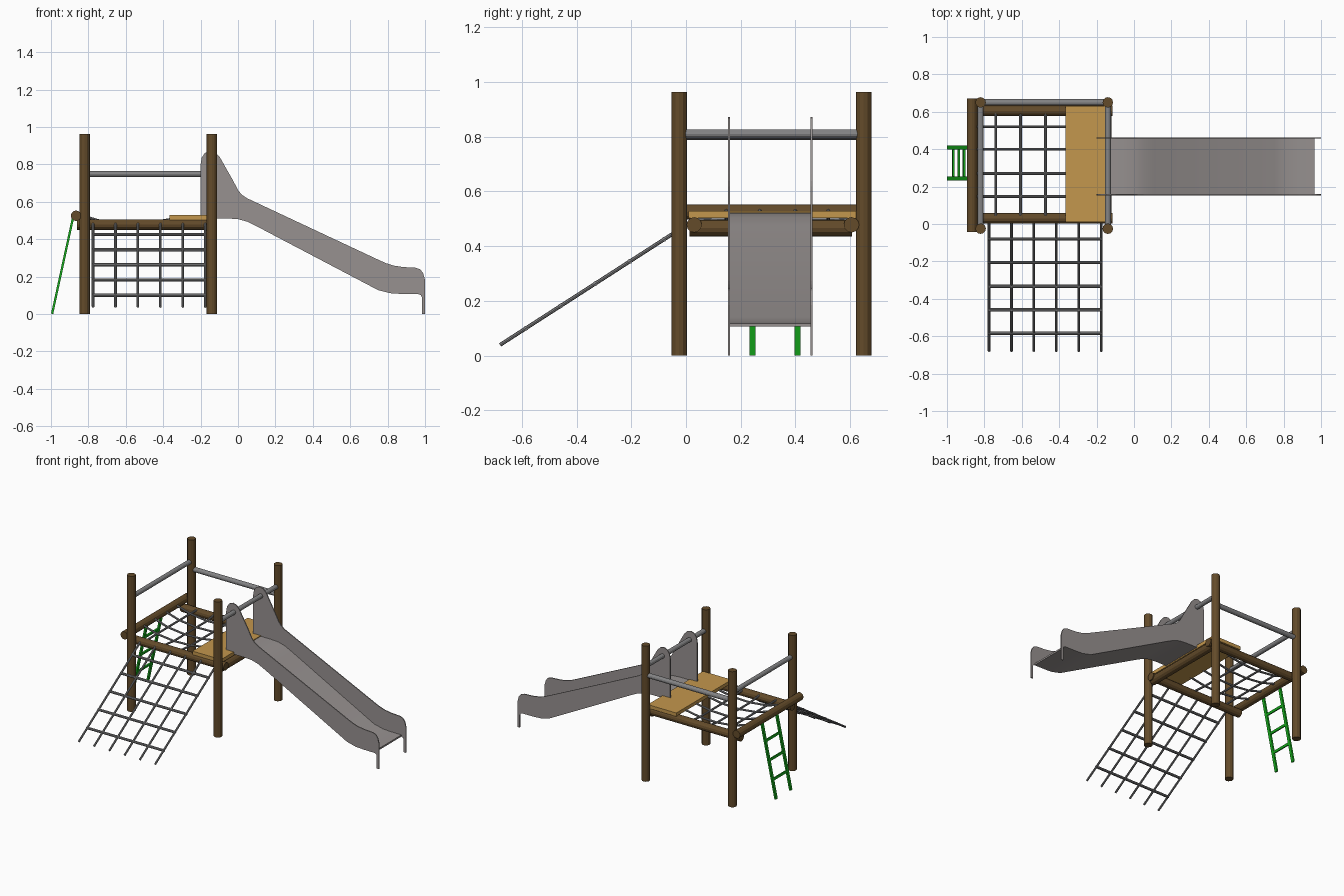
import bpy, bmesh, math
from mathutils import Vector, Matrix

if "Cube" in bpy.data.objects:
    bpy.data.objects.remove(bpy.data.objects["Cube"])


def material(name, rgb):
    m = bpy.data.materials.new(name)
    m.diffuse_color = (*rgb, 1)
    m.use_nodes = True
    m.node_tree.nodes["Principled BSDF"].inputs["Base Color"].default_value = m.diffuse_color
    return m


WOOD = material("brown_log", (0.125, 0.07, 0.023))
PLANK = material("tan_plank", (0.55, 0.31, 0.075))
STEEL = material("slide_grey", (0.31, 0.285, 0.28))
ROPE = material("rope_grey", (0.23, 0.23, 0.235))
GREEN = material("ladder_green", (0.008, 0.42, 0.012))


def finish(name, bm, mat, smooth=False):
    bmesh.ops.recalc_face_normals(bm, faces=bm.faces)
    me = bpy.data.meshes.new(name)
    bm.to_mesh(me)
    bm.free()
    me.materials.append(mat)
    ob = bpy.data.objects.new(name, me)
    bpy.context.collection.objects.link(ob)
    if smooth:
        for o in bpy.context.selected_objects:
            o.select_set(False)
        ob.select_set(True)
        bpy.context.view_layer.objects.active = ob
        bpy.ops.object.shade_smooth_by_angle(angle=math.radians(40))
    return ob


def rods(name, paths, r, mat, sides=12):
    """Round bars along polylines, joined in one object."""
    bm = bmesh.new()
    for path in paths:
        for p, q in zip(path, path[1:]):
            p, q = Vector(p), Vector(q)
            d = q - p
            rot = d.to_track_quat('Z', 'Y').to_matrix().to_4x4()
            bmesh.ops.create_cone(bm, cap_ends=True, segments=sides, radius1=r, radius2=r,
                                  depth=d.length, matrix=Matrix.Translation((p + q) / 2) @ rot)
    return finish(name, bm, mat)


def extrude_xz(name, pts, y0, y1, mat, smooth=False):
    """Outline in the xz plane, extruded from y0 to y1."""
    bm = bmesh.new()
    f = bm.faces.new([bm.verts.new((x, y0, z)) for x, z in pts])
    g = bmesh.ops.extrude_face_region(bm, geom=[f])
    bmesh.ops.translate(bm, vec=(0, y1 - y0, 0),
                        verts=[v for v in g["geom"] if isinstance(v, bmesh.types.BMVert)])
    return finish(name, bm, mat, smooth)


XL, XR, YF, YB = -0.82, -0.14, -0.025, 0.65

# corner posts
for sx, x in (("left", XL), ("right", XR)):
    for sy, y in (("front", YF), ("back", YB)):
        rods(f"{sy}_{sx}_post", [[(x, y, 0), (x, y, 0.963)]], 0.028, WOOD)

# hand rails
rods("back_rail", [[(XL, YB, 0.748), (XR, YB, 0.748)]], 0.017, ROPE)
rods("left_rail", [[(XL, YF, 0.805), (XL, YB, 0.805)]], 0.016, ROPE)
rods("right_rail", [[(XR, YF, 0.81), (XR, YB, 0.81)]], 0.016, ROPE)

# deck logs
for side, y in (("front", 0.03), ("back", 0.605)):
    rods(f"{side}_deck_log", [[(-0.86, y, 0.478), (-0.115, y, 0.478)]], 0.028, WOOD)
rods("left_cross_log", [[(-0.866, -0.042, 0.525), (-0.866, 0.67, 0.525)]], 0.028, WOOD)
rods("right_cross_log", [[(-0.15, 0.012, 0.466), (-0.15, 0.607, 0.466)]], 0.03, WOOD)

# plank at the slide entry
extrude_xz("deck_plank", [(-0.365, 0.503), (-0.14, 0.503), (-0.14, 0.528), (-0.365, 0.528)],
           0.01, 0.63, PLANK)

# sagging rope net in the deck
sag = [(-0.865, 0.535), (-0.74, 0.498), (-0.607, 0.483), (-0.473, 0.487), (-0.35, 0.508)]
ropes = [[(x, y, z) for x, z in sag] for y in (0.147, 0.27, 0.40, 0.52)]
for x, z in sag[1:4]:
    ropes.append([(x, 0.03, 0.496), (x, 0.147, z), (x, 0.52, z), (x, 0.605, 0.496)])
rods("deck_net", ropes, 0.007, ROPE, 8)

# sloping climbing net at the front


def slope(y):
    return 0.4765 + 0.6436 * y


rods("climbing_net_uprights",
     [[(-0.775 + 0.12 * i, -0.68, slope(-0.68)), (-0.775 + 0.12 * i, 0.02, slope(0.02))]
      for i in range(6)], 0.007, ROPE, 8)
rods("climbing_net_crossropes",
     [[(-0.78, y, slope(y)), (-0.17, y, slope(y))]
      for y in (-0.08, -0.206, -0.332, -0.458, -0.585)], 0.009, ROPE, 8)

# ladder on the left


def on_ladder(z):
    return -0.994 + 0.112 * z / 0.515


bm = bmesh.new()
tilt = Matrix.Rotation(math.atan(0.112 / 0.515), 4, 'Y')
for y in (0.243, 0.408):
    bmesh.ops.create_cube(bm, size=1, matrix=Matrix.Translation((on_ladder(0.26), y, 0.26)) @ tilt
                          @ Matrix.Diagonal((0.012, 0.021, 0.53, 1)))
for z in (0.13, 0.26, 0.39):
    bmesh.ops.create_cube(bm, size=1, matrix=Matrix.Translation((on_ladder(z), 0.3255, z)) @ tilt
                          @ Matrix.Diagonal((0.011, 0.16, 0.016, 1)))
finish("ladder", bm, GREEN)

# slide: side panels share their lower edge with the bed
top = [(-0.2, 0.8), (-0.194, 0.835), (-0.178, 0.86), (-0.15, 0.872), (-0.122, 0.865),
       (-0.098, 0.84), (-0.07, 0.79), (-0.03, 0.72), (0.0, 0.663), (0.02, 0.638), (0.05, 0.618),
       (0.75, 0.29), (0.79, 0.272), (0.83, 0.259), (0.88, 0.251), (0.95, 0.247),
       (0.975, 0.238), (0.99, 0.218), (0.999, 0.185)]
leg = [(0.999, 0.0), (0.983, 0.0), (0.983, 0.09), (0.978, 0.1)]
bottom = [(0.965, 0.106), (0.88, 0.107), (0.82, 0.11), (0.75, 0.127), (0.107, 0.465),
          (0.05, 0.493), (0.0, 0.507), (-0.06, 0.511), (-0.14, 0.511)]
for side, y in (("front", 0.153), ("back", 0.456)):
    extrude_xz(f"slide_{side}_panel", top + leg + bottom + [(-0.2, 0.511)], y, y + 0.007, STEEL)
extrude_xz("slide_bed", bottom + [(x, z + 0.012) for x, z in reversed(bottom)],
           0.155, 0.46, STEEL, smooth=True)
